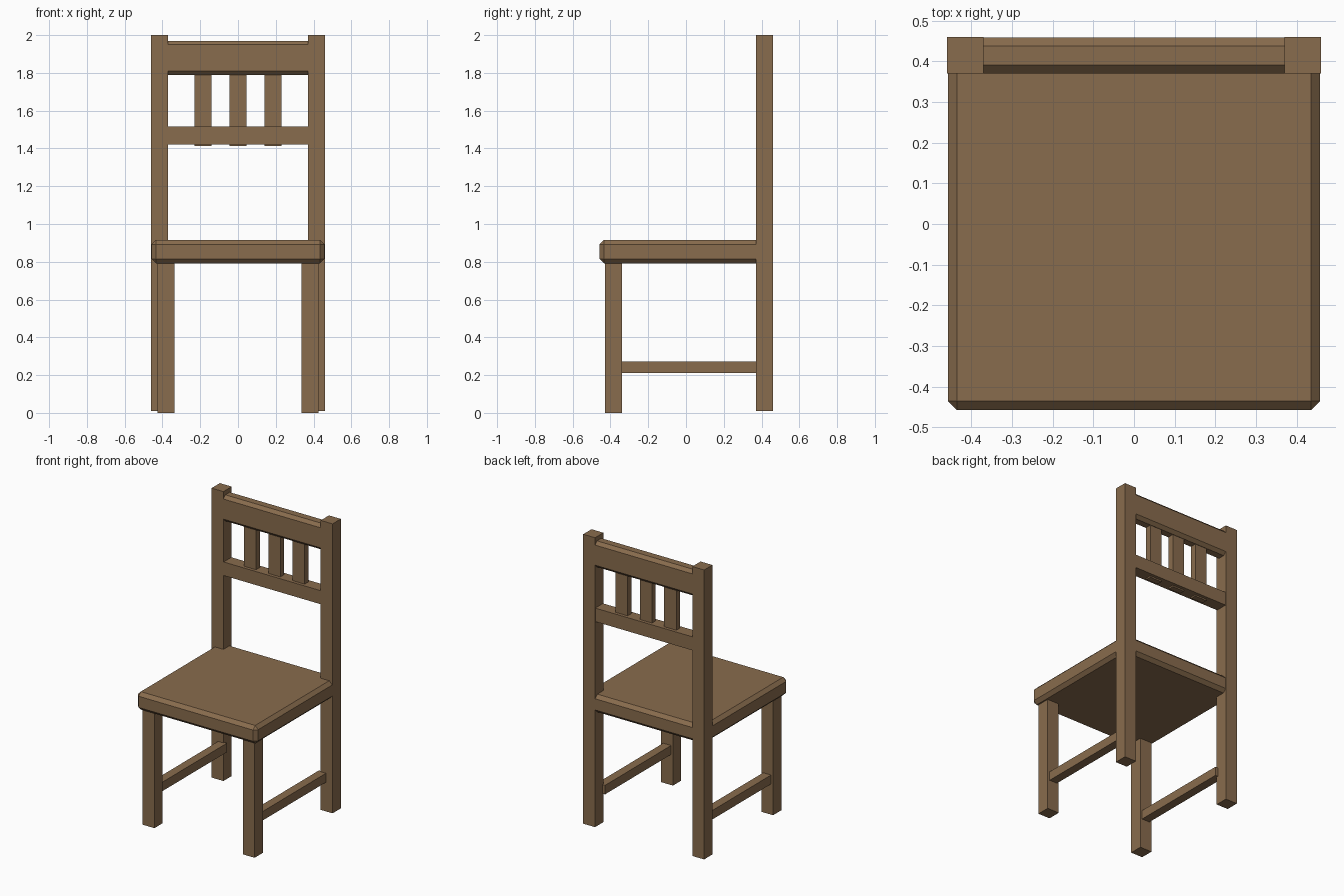
import bpy, bmesh

if "Cube" in bpy.data.objects:
    bpy.data.objects.remove(bpy.data.objects["Cube"])

wood = bpy.data.materials.new("wood")
wood.diffuse_color = (0.25, 0.15, 0.075, 1)
wood.use_nodes = True
wood.node_tree.nodes["Principled BSDF"].inputs["Base Color"].default_value = wood.diffuse_color


def box(name, x, y, z, chamfer=0):
    """Box from (min, max) ranges, optionally with single-segment chamfers."""
    bm = bmesh.new()
    bmesh.ops.create_cube(bm, size=1)
    for v in bm.verts:
        v.co = [r[0] if c < 0 else r[1] for c, r in zip(v.co, (x, y, z))]
    if chamfer:
        bmesh.ops.bevel(bm, geom=bm.edges[:], offset=chamfer, segments=1,
                        affect='EDGES', profile=0.5)
    mesh = bpy.data.meshes.new(name)
    bm.to_mesh(mesh)
    bm.free()
    mesh.materials.append(wood)
    ob = bpy.data.objects.new(name, mesh)
    bpy.context.collection.objects.link(ob)
    return ob


def pair(name, x, y, z):
    """Matching boxes on the left and right."""
    box(name + "_right", x, y, z)
    box(name + "_left", (-x[1], -x[0]), y, z)


# Seat
box("seat", (-0.458, 0.458), (-0.458, 0.458), (0.792, 0.915), 0.023)

# Legs and side stretchers
pair("back_post", (0.37, 0.46), (0.37, 0.46), (0.01, 2.0))
pair("front_leg", (0.336, 0.426), (-0.428, -0.338), (0.0, 0.82))
pair("side_stretcher", (0.35, 0.41), (-0.35, 0.38), (0.21, 0.272))

# Backrest: chamfered top rail, lower rail and slats
box("top_rail", (-0.40, 0.40), (0.37, 0.459), (1.79, 1.97), 0.021)
box("lower_rail", (-0.38, 0.38), (0.373, 0.457), (1.422, 1.515))
for i in (-1, 0, 1):
    c = i * 0.185
    box(f"slat_{i + 2}", (c - 0.046, c + 0.046), (0.395, 0.435), (1.412, 1.82))
